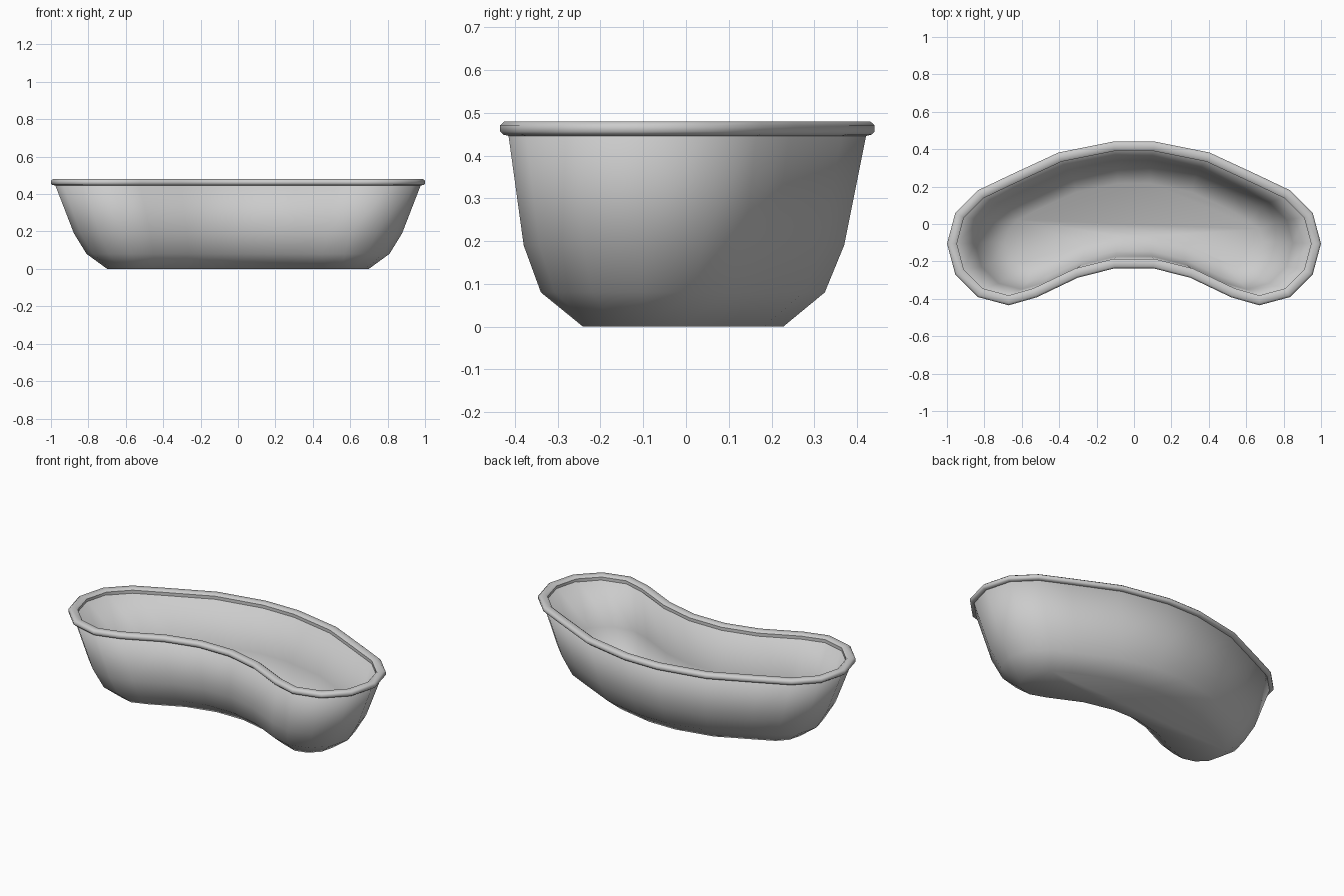
import bpy, bmesh, math
from mathutils import Vector

if "Cube" in bpy.data.objects:
    bpy.data.objects.remove(bpy.data.objects["Cube"])

# Right half of the kidney outline: (centreline point, offset to the wall)
CAP = Vector((0.67, -0.105))
half = [(Vector(c), Vector(p) - Vector(c)) for c, p in [
    ((0.107, 0.1025), (0.105, -0.220)),
    ((0.35, 0.05), (0.306, -0.271)),
    ((0.595, -0.066), (0.526, -0.376))]]
half += [(CAP, 0.312 * Vector((math.cos(math.radians(a)), math.sin(math.radians(a)))))
         for a in range(-90, 61, 30)]
half += [(Vector(c), Vector(p) - Vector(c)) for c, p in [
    ((0.595, -0.066), (0.663, 0.243)),
    ((0.35, 0.05), (0.398, 0.366)),
    ((0.107, 0.1025), (0.108, 0.424))]]


def outline(length, width, dy=0.0):
    """Closed outline, centreline and half-width scaled separately."""
    right = [c * length + o * width + Vector((0, dy)) for c, o in half]
    left = [Vector((-p.x, p.y)) for p in reversed(right)]
    return right + left


def grow(pts, d):
    """Mitred outward offset of a counter-clockwise outline."""
    out = []
    n = len(pts)
    for i, p in enumerate(pts):
        e1 = (p - pts[i - 1]).normalized()
        e2 = (pts[(i + 1) % n] - p).normalized()
        n1, n2 = Vector((e1.y, -e1.x)), Vector((e2.y, -e2.x))
        out.append(p + (n1 + n2) * d / (1 + n1.dot(n2)))
    return out


def loft(name, levels, closed, angle):
    """Skin a list of (outline, z); closed joins last to first, else caps the base."""
    bm = bmesh.new()
    rings = [[bm.verts.new((p.x, p.y, z)) for p in pts] for pts, z in levels]
    n = len(rings[0])
    pairs = list(zip(rings, rings[1:]))
    if closed:
        pairs.append((rings[-1], rings[0]))
    else:
        bm.faces.new(rings[0][::-1])
    for a, b in pairs:
        for i in range(n):
            j = (i + 1) % n
            bm.faces.new((a[i], a[j], b[j], b[i]))
    me = bpy.data.meshes.new(name)
    bm.to_mesh(me)
    bm.free()
    ob = bpy.data.objects.new(name, me)
    bpy.context.collection.objects.link(ob)
    bpy.ops.object.select_all(action='DESELECT')
    ob.select_set(True)
    bpy.context.view_layer.objects.active = ob
    bpy.ops.object.shade_smooth_by_angle(angle=math.radians(angle))
    return ob


# Dish body: flat base, rounded lower wall, flared sides
body = loft("dish_body", [
    (outline(0.825, 0.47, -0.008), 0.0),
    (outline(0.85, 0.77, -0.010), 0.08),
    (outline(0.895, 0.89, -0.008), 0.19),
    (outline(1.0, 1.0), 0.46)], False, 55)
shell = body.modifiers.new("wall_thickness", 'SOLIDIFY')
shell.thickness = 0.03
shell.offset = -1
shell.use_even_offset = True

# Rolled rim: rounded band swept around the top edge
top = outline(1.0, 1.0)
rim_profile = [(-0.003, 0.446), (0.010, 0.449), (0.017, 0.456), (0.017, 0.471),
               (0.007, 0.48), (-0.022, 0.48), (-0.034, 0.471), (-0.034, 0.452)]
loft("rolled_rim", [(grow(top, d), z) for d, z in rim_profile], True, 50)
